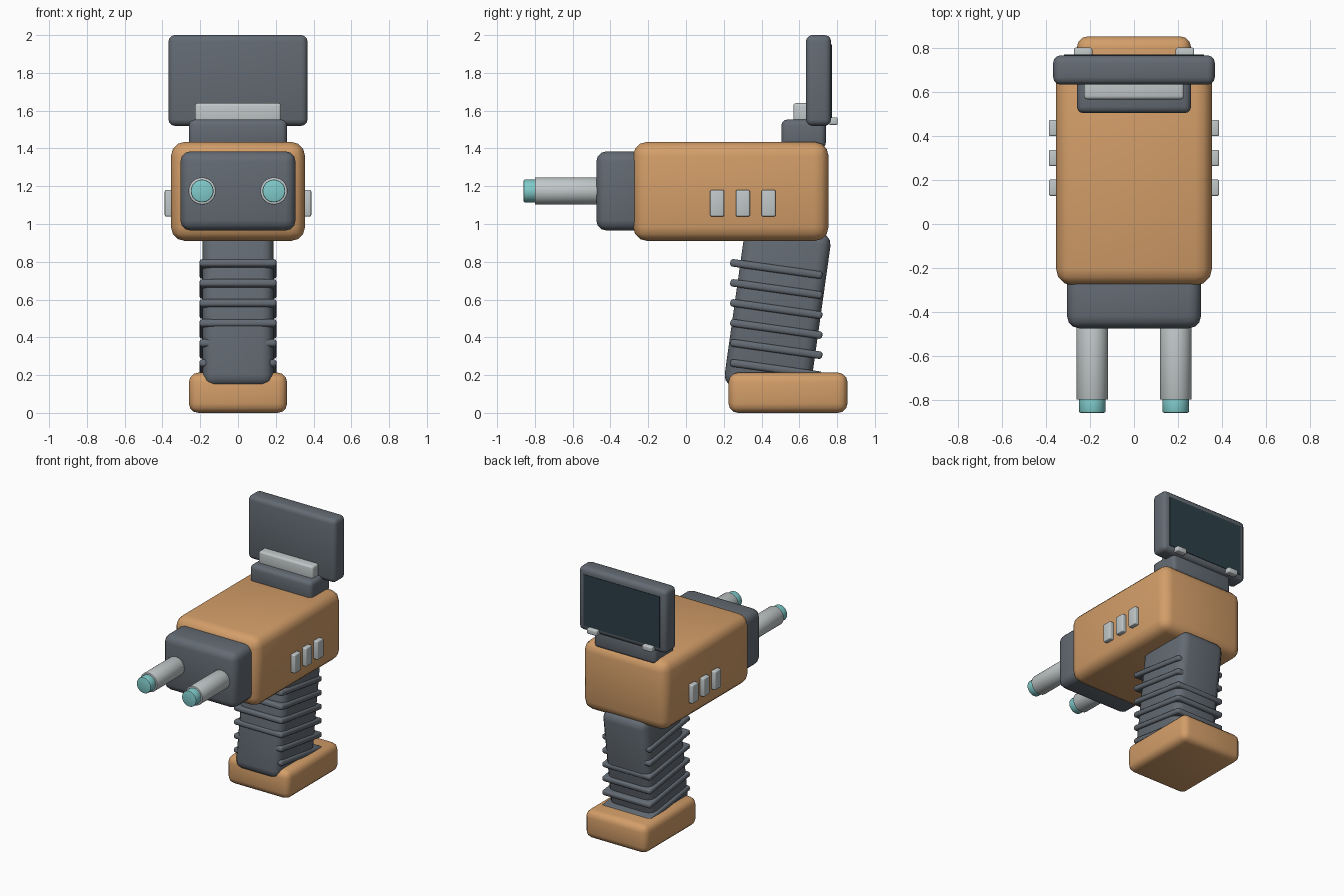
import bpy
from math import radians, cos, sin
from mathutils import Vector, Matrix

cube = bpy.data.objects.get("Cube")
if cube:
    bpy.data.objects.remove(cube, do_unlink=True)


def material(name, rgb):
    m = bpy.data.materials.new(name)
    m.use_nodes = True
    m.diffuse_color = (*rgb, 1)
    m.node_tree.nodes["Principled BSDF"].inputs["Base Color"].default_value = (*rgb, 1)
    return m


ORANGE = material("orange", (0.65, 0.34, 0.14))
DARK = material("dark grey", (0.125, 0.145, 0.17))
LIGHT = material("light grey", (0.53, 0.57, 0.58))
TEAL = material("teal", (0.22, 0.60, 0.60))
GLASS = material("screen glass", (0.025, 0.05, 0.065))


def finish(obj, name, mat, bevel, segments=3):
    """Name, colour, round and smooth the active object."""
    obj.name = name
    obj.data.materials.append(mat)
    bpy.ops.object.transform_apply(location=False, rotation=False, scale=True)
    if bevel:
        mod = obj.modifiers.new("Rounding", "BEVEL")
        mod.width, mod.segments = bevel, segments
        bpy.ops.object.modifier_apply(modifier=mod.name)
    bpy.ops.object.shade_smooth_by_angle(angle=radians(40))
    return obj


def box(name, mat, x, y, z, bevel=0.0, tilt=0.0):
    """Rounded box spanning the (min, max) ranges, tilted about its centre."""
    bpy.ops.mesh.primitive_cube_add(
        size=1, location=[sum(r) / 2 for r in (x, y, z)], rotation=(tilt, 0, 0))
    obj = bpy.context.object
    obj.scale = [r[1] - r[0] for r in (x, y, z)]
    return finish(obj, name, mat, bevel)


def rod(name, mat, x, z, radius, y0, y1, bevel):
    """Cylinder lying along y."""
    bpy.ops.mesh.primitive_cylinder_add(
        vertices=32, radius=radius, depth=y1 - y0,
        location=(x, (y0 + y1) / 2, z), rotation=(radians(90), 0, 0))
    return finish(bpy.context.object, name, mat, bevel, 2)


def span(half):
    return (-half, half)


# Main housing and nose
box("body", ORANGE, span(0.355), (-0.28, 0.755), (0.91, 1.435), 0.075)
box("nose_block", DARK, span(0.305), (-0.475, -0.2), (0.965, 1.385), 0.055)

# Twin probes and side buttons
for side, s in (("left", 1), ("right", -1)):
    rod(f"{side}_probe", LIGHT, s * 0.19, 1.175, 0.072, -0.80, -0.44, 0.004)
    rod(f"{side}_probe_tip", TEAL, s * 0.19, 1.175, 0.06, -0.86, -0.78, 0.006)
    for i in range(3):
        y = 0.165 + i * 0.136
        box(f"{side}_button_{i + 1}", LIGHT, sorted((s * 0.34, s * 0.388)),
            (y - 0.037, y + 0.037), (1.04, 1.18), 0.008)
    # Screen clip
    box(f"{side}_screen_clip", LIGHT, (s * 0.232 - 0.042, s * 0.232 + 0.042),
        (0.755, 0.803), (1.525, 1.565), 0.008)

# Raked handle with ribs
TILT = radians(-8)
box("grip", DARK, span(0.187), (0.255, 0.715), (0.11, 0.98), 0.06, TILT)
for i in range(6):
    z = 0.232 + i * 0.106
    box(f"grip_rib_{i + 1}", DARK, span(0.204), (0.232, 0.724),
        (z - 0.02, z + 0.02), 0.015, TILT)

# Foot of the handle
box("base", ORANGE, span(0.26), (0.225, 0.855), (0, 0.213), 0.05)

# Screen mount and display
box("screen_mount", DARK, span(0.26), (0.505, 0.74), (1.40, 1.553), 0.03)
box("mount_bar", LIGHT, span(0.228), (0.568, 0.68), (1.53, 1.64), 0.015)
box("screen_frame", DARK, span(0.368), (0.635, 0.768), (1.52, 2.0), 0.033)
box("screen", GLASS, span(0.32), (0.764, 0.772), (1.56, 1.95))
